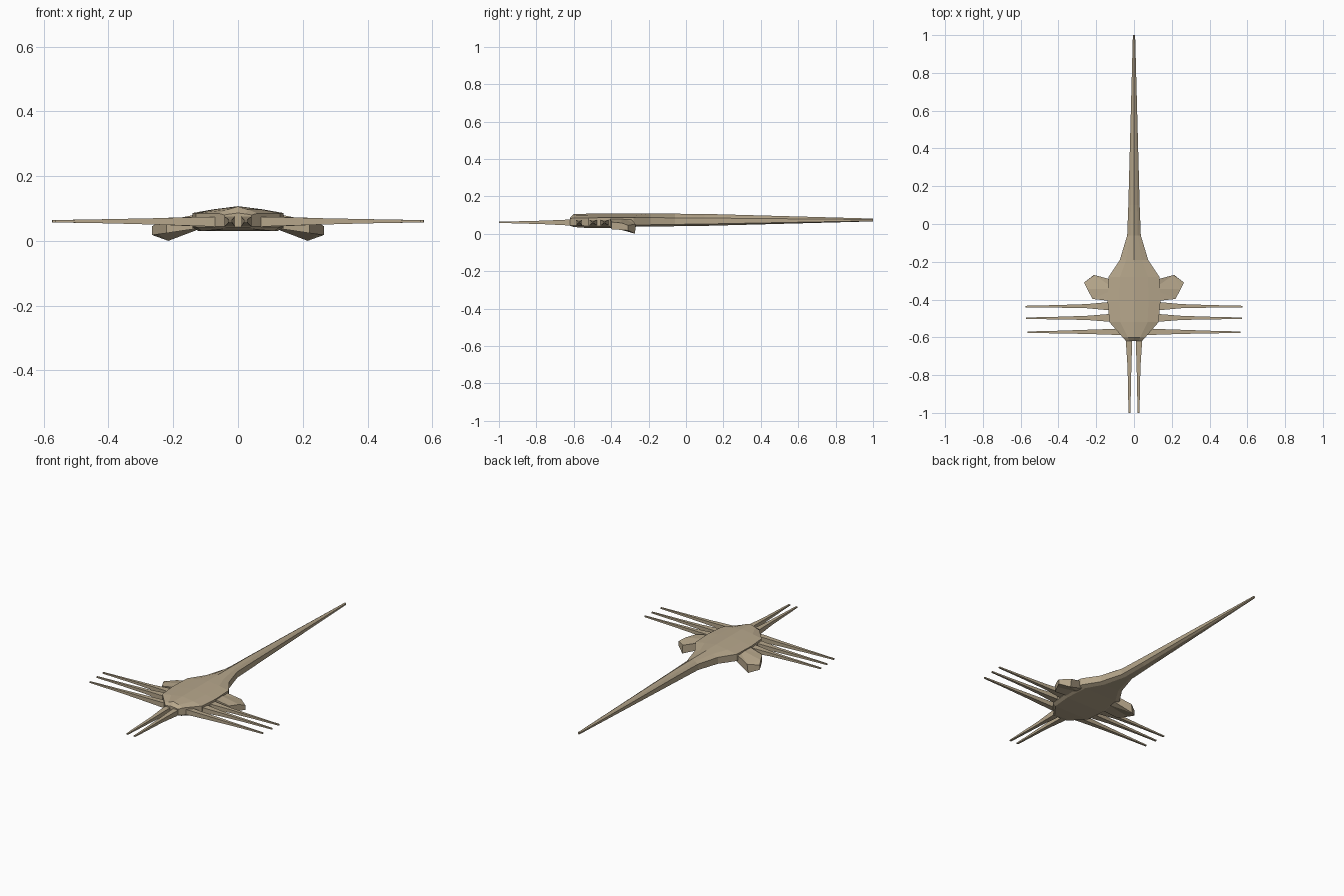
import bpy, bmesh

if "Cube" in bpy.data.objects:
    bpy.data.objects.remove(bpy.data.objects["Cube"])

tan = bpy.data.materials.new("tan_hull")
tan.diffuse_color = (0.47, 0.385, 0.26, 1)
tan.use_nodes = True
tan.node_tree.nodes["Principled BSDF"].inputs["Base Color"].default_value = tan.diffuse_color


def loft(name, rings):
    """Skin a list of equal-length closed rings, cap both ends."""
    bm = bmesh.new()
    loops = [[bm.verts.new(p) for p in r] for r in rings]
    n = len(loops[0])
    for a, b in zip(loops, loops[1:]):
        for i in range(n):
            j = (i + 1) % n
            bm.faces.new((a[i], a[j], b[j], b[i]))
    bm.faces.new(loops[0])
    bm.faces.new(loops[-1])
    bmesh.ops.recalc_face_normals(bm, faces=bm.faces)
    me = bpy.data.meshes.new(name)
    bm.to_mesh(me)
    bm.free()
    me.materials.append(tan)
    ob = bpy.data.objects.new(name, me)
    bpy.context.collection.objects.link(ob)
    return ob


def mirror(ob):
    ob.modifiers.new("mirror", 'MIRROR').use_axis[0] = True


# Hull and long neck: y, half width, ridge z, shoulder z, lower edge z, keel half width, keel z
stations = [
    (1.00, 0.006, 0.081, 0.076, 0.069, 0.003, 0.066),
    (0.10, 0.030, 0.106, 0.084, 0.052, 0.012, 0.042),
    (-0.06, 0.036, 0.107, 0.085, 0.050, 0.016, 0.040),
    (-0.19, 0.075, 0.107, 0.086, 0.048, 0.050, 0.039),
    (-0.28, 0.135, 0.107, 0.086, 0.046, 0.105, 0.037),
    (-0.41, 0.140, 0.107, 0.086, 0.042, 0.122, 0.030),
    (-0.52, 0.130, 0.107, 0.085, 0.042, 0.112, 0.030),
    (-0.60, 0.060, 0.106, 0.085, 0.044, 0.050, 0.036),
    (-0.62, 0.042, 0.086, 0.080, 0.045, 0.036, 0.042),
]
rings = []
for y, w, zr, zs, zl, k, zk in stations:
    half = [(w * 0.55, zs + (zr - zs) * 0.53), (w, zs), (w, zl), (k, zk)]
    ring = [(0, zr)] + half + [(-x, z) for x, z in reversed(half)]
    rings.append([(x, y, z) for x, z in ring])
loft("hull_and_neck", rings)


# Thin tapering spines: three per side, plus two at the tail
def box_ring(c, axis, h, z0, z1):
    a, b = c
    if axis == 'X':
        return [(a, b - h, z0), (a, b + h, z0), (a, b + h, z1), (a, b - h, z1)]
    return [(a - h, b, z0), (a + h, b, z0), (a + h, b, z1), (a - h, b, z1)]


for i, (y, x0, x1, h, tip) in enumerate([(-0.435, 0.10, 0.14, 0.021, 0.575),
                                         (-0.497, 0.09, 0.135, 0.020, 0.573),
                                         (-0.571, 0.068, 0.10, 0.016, 0.565)]):
    mirror(loft("side_spine_%d" % (i + 1), [
        box_ring((x0, y), 'X', h, 0.043, 0.074),
        box_ring((x1, y), 'X', h, 0.045, 0.074),
        box_ring((0.25, y), 'X', 0.011, 0.050, 0.070),
        box_ring((0.40, y - 0.001), 'X', 0.007, 0.054, 0.067),
        box_ring((tip, y - 0.002), 'X', 0.004, 0.057, 0.064)]))

mirror(loft("tail_spine", [
    box_ring((0.026, -0.58), 'Y', 0.017, 0.044, 0.076),
    box_ring((0.026, -0.64), 'Y', 0.016, 0.045, 0.075),
    box_ring((0.024, -0.76), 'Y', 0.010, 0.051, 0.070),
    box_ring((0.024, -1.00), 'Y', 0.005, 0.058, 0.064)]))

# Drooping side fins: inner, middle and outer cross-sections
top = [(0.10, -0.30, 0.086), (0.21, -0.27, 0.051), (0.265, -0.31, 0.045),
       (0.22, -0.397, 0.062), (0.10, -0.41, 0.088)]
low = [(0.10, -0.30, 0.045), (0.215, -0.272, 0.0), (0.265, -0.31, 0.018),
       (0.22, -0.397, 0.024), (0.10, -0.41, 0.042)]
fin = loft("side_fin", [low, top])
# Crease the fin along its length
bm = bmesh.new()
bm.from_mesh(fin.data)
bmesh.ops.bisect_plane(bm, geom=bm.verts[:] + bm.edges[:] + bm.faces[:],
                       plane_co=(0, -0.345, 0), plane_no=(0, 1, 0))
for v in bm.verts:
    if abs(v.co.y + 0.345) < 1e-4 and v.co.z > 0.04 and v.co.x > 0.2:
        v.co.z += 0.006
bmesh.ops.triangulate(bm, faces=[f for f in bm.faces if abs(f.normal.z) > 0.5])
bm.to_mesh(fin.data)
bm.free()
mirror(fin)
